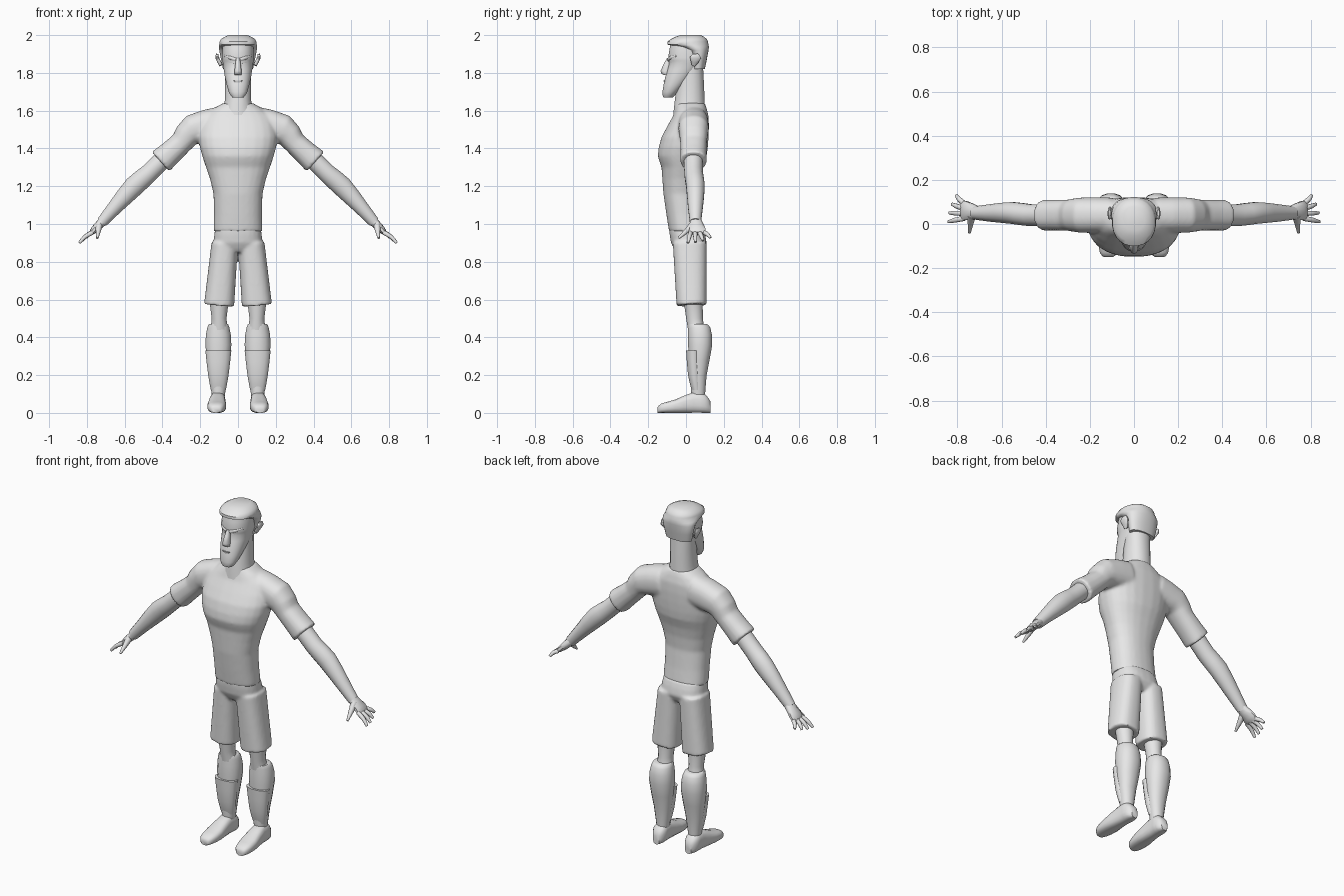
import bpy, bmesh
from math import sin, cos, pi, radians, copysign
from mathutils import Vector

if "Cube" in bpy.data.objects:
    bpy.data.objects.remove(bpy.data.objects["Cube"])

light_grey = (0.8, 0.8, 0.8, 1)
grey = bpy.data.materials.new("plain_grey")
grey.use_nodes = True
grey.diffuse_color = light_grey
grey.node_tree.nodes["Principled BSDF"].inputs["Base Color"].default_value = light_grey

X, Y, Z = Vector((1, 0, 0)), Vector((0, 1, 0)), Vector((0, 0, 1))


def ease(rows):
    """Add a smoothly curved midpoint between neighbouring rows."""
    rows = [Vector(row) for row in rows]
    eased = [rows[0]]
    for i in range(len(rows) - 1):
        near = rows[i] + rows[i + 1]
        far = rows[max(i - 1, 0)] + rows[min(i + 2, len(rows) - 1)]
        eased += [(near * 9 - far) / 16, rows[i + 1]]
    return eased


def stack(rows, x=0):
    """Level rings from (height, half width, front, back)."""
    return [(Vector((x, (front + back) / 2, height)), X * width, Y * (back - front) / 2)
            for height, width, front, back in ease(rows)]


def tube(rows):
    """Rings across a path from (x, y, z, radius, radius along y)."""
    rows = ease(rows)
    points = [row.to_3d() if len(row) == 3 else Vector(row[:3]) for row in rows]
    rings = []
    for i, point in enumerate(points):
        after, before = points[min(i + 1, len(points) - 1)], points[max(i - 1, 0)]
        along = (after - before).normalized()
        across = (Y - along * Y.dot(along)).normalized()
        rings.append((point, across * rows[i][4], along.cross(across) * rows[i][3]))
    return rings


def loft(bm, rings, mirrored, sides, power):
    """Skin rounded-square rings into one closed volume."""
    loops = []
    for centre, u, v in rings:
        loop = []
        for k in range(sides):
            angle = 2 * pi * (k + 0.5) / sides
            a, b = (copysign(abs(t) ** (2 / power), t) for t in (cos(angle), sin(angle)))
            point = centre + u * a + v * b
            if mirrored:
                point.x = -point.x
            loop.append(bm.verts.new(point))
        loops.append(loop)
    for low, high in zip(loops, loops[1:]):
        for k in range(sides):
            m = (k + 1) % sides
            bm.faces.new((low[k], low[m], high[m], high[k]))
    bm.faces.new(loops[0])
    bm.faces.new(loops[-1])


def make(name, *lofts, sides=16, power=2.2, voxel=None):
    """Build an object; parts that start off the centre line are mirrored."""
    bm = bmesh.new()
    for rings in lofts:
        for mirrored in ((False, True) if rings[0][0].x else (False,)):
            loft(bm, rings, mirrored, sides, power)
    bmesh.ops.recalc_face_normals(bm, faces=bm.faces[:])
    mesh = bpy.data.meshes.new(name)
    bm.to_mesh(mesh)
    bm.free()
    part = bpy.data.objects.new(name, mesh)
    bpy.context.collection.objects.link(part)
    bpy.ops.object.select_all(action='DESELECT')
    part.select_set(True)
    bpy.context.view_layer.objects.active = part
    if voxel:
        # Fuse overlapping volumes into one garment
        fuse = part.modifiers.new("fuse", 'REMESH')
        fuse.mode, fuse.voxel_size = 'VOXEL', voxel
        soften = part.modifiers.new("soften", 'SMOOTH')
        soften.iterations = 6
        bpy.ops.object.convert(target='MESH')
    part.data.materials.clear()
    part.data.materials.append(grey)
    bpy.ops.object.shade_smooth_by_angle(angle=radians(45))


# Shirt: torso with two sleeves
torso = stack([(.96, .13, -.09, .09), (1.16, .13, -.12, .07), (1.3, .17, -.13, .09),
               (1.36, .19, -.15, .11), (1.46, .21, -.13, .12), (1.57, .18, -.07, .12),
               (1.64, .08, -.05, .1)])
sleeve = tube([(.1, .04, 1.53, .09, .08), (.24, .04, 1.5, .08, .08), (.3, .04, 1.43, .06, .07),
               (.41, .04, 1.33, .07, .07)])
make("shirt", torso, sleeve, sides=24, power=2.3, voxel=.009)

# Shorts: pelvis with two wide legs
pelvis = stack([(.85, .11, -.05, .08), (.9, .13, -.08, .11), (.98, .12, -.09, .09)])
short_leg = tube([(.1, .03, .57, .08, .08), (.07, .02, .9, .07, .09)])
make("shorts", pelvis, short_leg, sides=24, power=2.5, voxel=.008)

# Arms
make("forearms", tube([(.37, .04, 1.37, .05, .05), (.47, .04, 1.27, .05, .05),
                       (.55, .05, 1.2, .055, .05), (.65, .05, 1.09, .04, .04),
                       (.72, .05, 1.01, .03, .03)]), power=2)

# Hands: palm, thumb and four spread fingers
palm = tube([(.71, .05, 1.02, .025, .03), (.76, .06, .97, .02, .045), (.78, .06, .95, .01, .045)])
thumb = tube([(.735, .04, 1, .02, .02), (.74, 0, .96, .013, .013), (.745, -.04, .925, .006, .006)])
fingers = []
for i in range(4):
    knuckle = Vector((.77, .025 + .023 * i, .955))
    tip = Vector((.84 - .004 * i * i, .01 + .04 * i, .9 + .003 * i * i))
    bend = (knuckle + tip) / 2 + (X + Z) * .005
    fingers.append(tube([(*knuckle, .012, .012), (*bend, .011, .011), (*tip, .007, .007)]))
make("hands", palm, thumb, *fingers, sides=10)

# Knees, socks and shin guards
make("knees", stack([(.44, .05, .01, .1), (.5, .04, 0, .09), (.64, .06, -.02, .09)], x=.1), power=2)
make("socks", stack([(.06, .03, .03, .1), (.2, .05, .02, .11), (.36, .07, .01, .14),
                     (.45, .06, .01, .13), (.47, .05, .01, .11)], x=.104))
make("shin_guards", stack([(.12, .04, .03, .08), (.2, .055, .01, .08), (.33, .07, 0, .08)], x=.104))

# Shoes: upright rings from heel to toe as (y, half width, height)
shoe = [(Vector((.11 - .04 * y, y, height / 2)), X * width, Z * height / 2)
        for y, width, height in ease([(.13, .02, .06), (.1, .04, .1), (.04, .04, .11),
                                      (-.06, .05, .07), (-.13, .04, .05), (-.15, .02, .03)])]
make("shoes", shoe, power=2.8)

# Neck, head and hair
make("neck", stack([(1.56, .09, -.07, .1), (1.66, .07, -.06, .1), (1.86, .07, -.03, .09)]))
make("head", stack([(1.67, .03, -.12, -.07), (1.7, .05, -.125, -.04), (1.78, .07, -.11, .04),
                    (1.85, .08, -.09, .1), (1.88, .085, -.095, .1), (1.97, .08, -.08, .1)]), sides=24)
make("hair", stack([(1.82, .08, .03, .1), (1.92, .1, .01, .12), (1.95, .1, -.1, .12),
                    (1.98, .09, -.08, .11), (2, .05, -.03, .08)]), sides=24)

# Face details
make("nose", stack([(1.79, .02, -.12, -.08), (1.81, .02, -.135, -.08), (1.88, .01, -.1, -.07)]), sides=10)
make("brows", tube([(.01, -.09, 1.87, .01, .01), (.04, -.08, 1.88, .01, .01),
                    (.07, -.05, 1.89, .005, .005)]), sides=8)
make("eyelids", tube([(.02, -.085, 1.855, .005, .005), (.04, -.075, 1.855, .005, .005),
                      (.06, -.055, 1.855, .005, .005)]), sides=8)
make("lower_lip", stack([(1.74, .02, -.115, -.08), (1.76, .03, -.12, -.08)]), sides=12)
make("ears", tube([(.09, .04, 1.84, .01, .01), (.11, .05, 1.88, .01, .03),
                   (.11, .05, 1.9, .006, .015)]), sides=12)
